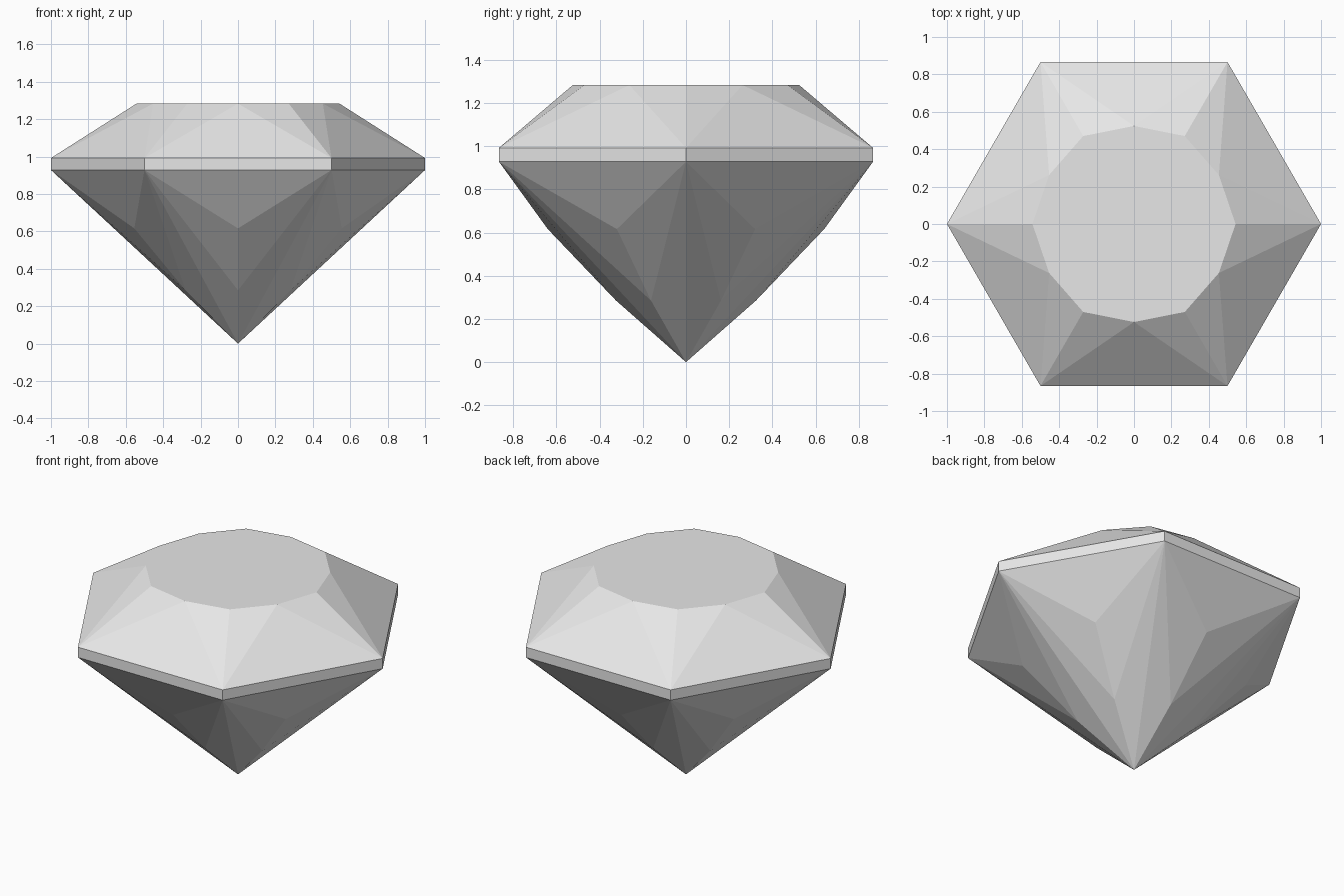
import bpy
import bmesh
from math import cos, sin, radians

cube = bpy.data.objects.get("Cube")
if cube:
    bpy.data.objects.remove(cube, do_unlink=True)

SIDES = 6
STEP = 360 / SIDES

# Gem material
grey = bpy.data.materials.new("gem grey")
grey.use_nodes = True
colour = (0.8, 0.8, 0.8, 1)
grey.diffuse_color = colour
grey.node_tree.nodes["Principled BSDF"].inputs["Base Color"].default_value = colour

bm = bmesh.new()


def ring(radius, z, offset=0):
    """Six points around the vertical axis, turned by offset degrees."""
    points = []
    for i in range(SIDES):
        a = radians(i * STEP + offset)
        points.append(bm.verts.new((radius * cos(a), radius * sin(a), z)))
    return points


# Rings of facet corners, from the table down to the tip
table_corner = ring(0.543, 1.283)
table_mid = ring(0.524, 1.283, STEP / 2)
girdle_top = ring(1, 0.992)
girdle_low = ring(1, 0.928)
upper_keel = ring(0.64, 0.616, STEP / 2)
lower_keel = ring(0.324, 0.285, STEP / 2)
tip = bm.verts.new((0, 0, 0))

# Flat table on top
bm.faces.new([v for pair in zip(table_corner, table_mid) for v in pair])

for i in range(SIDES):
    j = (i + 1) % SIDES
    # Crown facets
    bm.faces.new((girdle_top[i], girdle_top[j], table_mid[i]))
    bm.faces.new((girdle_top[i], table_mid[i], table_corner[i]))
    bm.faces.new((girdle_top[j], table_corner[j], table_mid[i]))
    # Girdle band
    bm.faces.new((girdle_low[i], girdle_low[j], girdle_top[j], girdle_top[i]))
    # Pavilion facets
    bm.faces.new((girdle_low[j], girdle_low[i], upper_keel[i]))
    for high, low in ((upper_keel[i], lower_keel[i]), (lower_keel[i], tip)):
        bm.faces.new((girdle_low[i], low, high))
        bm.faces.new((girdle_low[j], high, low))

bmesh.ops.recalc_face_normals(bm, faces=bm.faces)
mesh = bpy.data.meshes.new("cut_gem")
bm.to_mesh(mesh)
bm.free()
mesh.materials.append(grey)
gem = bpy.data.objects.new("cut_gem", mesh)
bpy.context.collection.objects.link(gem)
